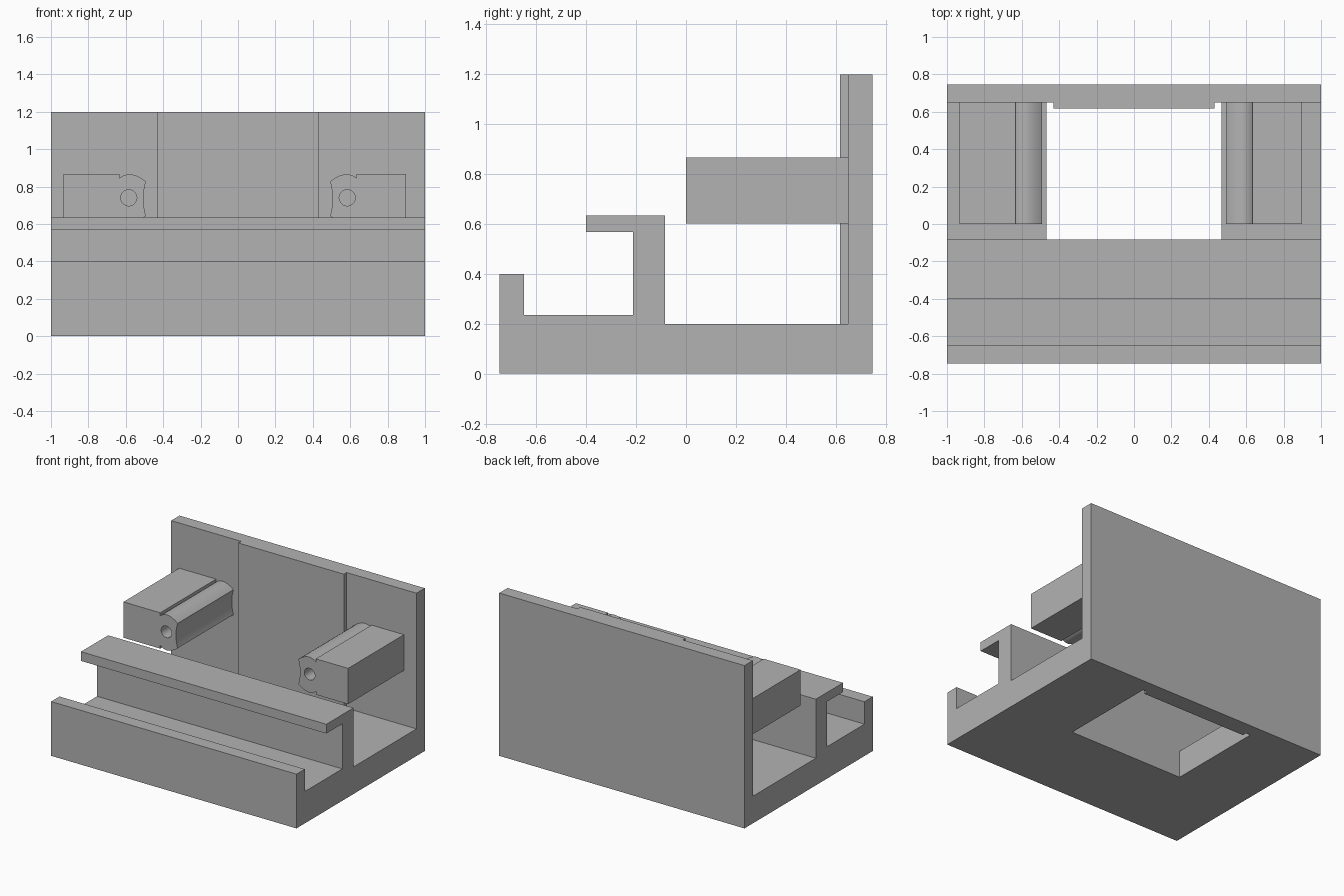
import bpy, bmesh, math

cube = bpy.data.objects.get("Cube")
if cube:
    bpy.data.objects.remove(cube, do_unlink=True)

grey = bpy.data.materials.new("plain_grey")
grey.use_nodes = True
colour = (0.45, 0.45, 0.45, 1)
grey.diffuse_color = colour
grey.node_tree.nodes["Principled BSDF"].inputs["Base Color"].default_value = colour


def prism(name, points, length):
    """Extrude a closed outline of 3D points along the vector length."""
    bm = bmesh.new()
    face = bm.faces.new([bm.verts.new(p) for p in points])
    new = bmesh.ops.extrude_face_region(bm, geom=[face], use_keep_orig=True)["geom"]
    bmesh.ops.translate(bm, vec=length, verts=[v for v in new if isinstance(v, bmesh.types.BMVert)])
    bmesh.ops.recalc_face_normals(bm, faces=bm.faces)
    mesh = bpy.data.meshes.new(name)
    bm.to_mesh(mesh)
    bm.free()
    mesh.materials.append(grey)
    obj = bpy.data.objects.new(name, mesh)
    bpy.context.collection.objects.link(obj)
    return obj


def box(name, x0, x1, y0, y1, z0, z1):
    outline = [(x0, y0, z0), (x1, y0, z0), (x1, y1, z0), (x0, y1, z0)]
    return prism(name, outline, (0, 0, z1 - z0))


def cut(obj, cutter):
    """Subtract the cutter, then discard it."""
    cutter.hide_render = True
    mod = obj.modifiers.new("cut", 'BOOLEAN')
    mod.operation, mod.solver, mod.object = 'DIFFERENCE', 'EXACT', cutter
    bpy.context.view_layer.objects.active = obj
    bpy.ops.object.modifier_apply(modifier=mod.name)
    bpy.data.objects.remove(cutter, do_unlink=True)


def arc(start, middle, end, steps=10):
    """Smooth curve through three points."""
    pts = []
    for i in range(steps + 1):
        t = i / steps
        a, b, c = 2 * (t - 0.5) * (t - 1), 4 * t * (1 - t), 2 * t * (t - 0.5)
        pts.append(tuple(a * p + b * q + c * r for p, q, r in zip(start, middle, end)))
    return pts


# Frame: floor, front lip, hooked rail and back wall in one side profile
BACK, WALL, RAIL = 0.747, 0.65, -0.084
side = [(-BACK, 0), (BACK, 0), (BACK, 1.2), (WALL, 1.2), (WALL, 0.2), (RAIL, 0.2),
        (RAIL, 0.635), (-0.4, 0.635), (-0.4, 0.567), (-0.213, 0.567), (-0.213, 0.235),
        (-0.65, 0.235), (-0.65, 0.4), (-BACK, 0.4)]
frame = prism("frame", [(-1, y, z) for y, z in side], (2, 0, 0))

# Rectangular opening in the floor
cut(frame, box("floor_opening", -0.467, 0.467, RAIL, WALL, -0.1, 0.25))

# Raised panel on the back wall, running down through the opening
box("back_panel", -0.43, 0.43, 0.618, WALL, 0, 1.2)

# Arm outline for the +x side: flat outer part, rounded inner nose, waisted face
MID = 0.735
nose = arc((0.634, 0.11), (0.57, 0.13), (0.492, 0.092))
waist = arc((0.492, 0.092), (0.506, 0), (0.492, -0.092))
lower_nose = [(x, -z) for x, z in reversed(nose)]


def arm(name, sign, outer):
    outline = [(outer, 0.132), (0.634, 0.132)] + nose + waist[1:-1] + lower_nose
    outline += [(0.634, -0.132), (outer, -0.132)]
    obj = prism(name, [(sign * x, 0, MID + z) for x, z in outline], (0, WALL, 0))
    # Round bore along the arm
    ring = [math.tau * i / 32 for i in range(32)]
    bore = prism("bore", [(sign * 0.584 + 0.043 * math.cos(a), -0.1, 0.74 + 0.043 * math.sin(a))
                          for a in ring], (0, 0.9, 0))
    cut(obj, bore)
    bpy.ops.object.select_all(action='DESELECT')
    obj.select_set(True)
    bpy.context.view_layer.objects.active = obj
    bpy.ops.object.shade_smooth_by_angle(angle=math.radians(30))


arm("left_arm", 1, 0.898)
arm("right_arm", -1, 0.934)
